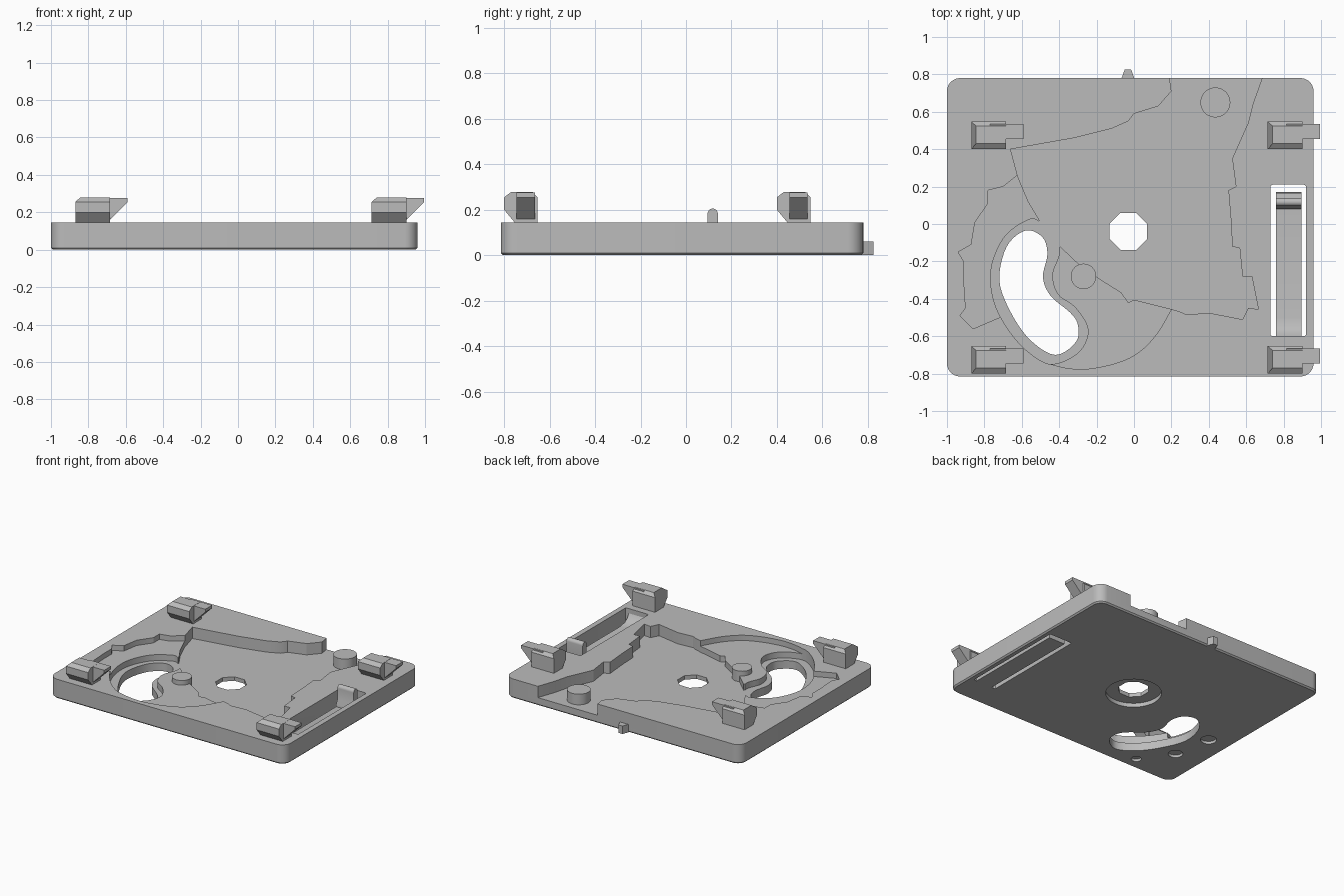
import bpy, bmesh, math
from mathutils import Vector

if "Cube" in bpy.data.objects:
    bpy.data.objects.remove(bpy.data.objects["Cube"], do_unlink=True)

grey = bpy.data.materials.new("plain_grey")
grey.use_nodes = True
grey.diffuse_color = (0.5, 0.5, 0.5, 1)
grey.node_tree.nodes["Principled BSDF"].inputs["Base Color"].default_value = (0.5, 0.5, 0.5, 1)

TOP, STEP, FLOOR = 0.145, 0.105, 0.06


def prism(name, pts, lo, hi, axis="z"):
    """Extrude a 2D outline along an axis (x: outline is yz, y: outline is xz, z: outline is xy)."""
    place = {"x": lambda a, b, h: (h, a, b),
             "y": lambda a, b, h: (a, h, b),
             "z": lambda a, b, h: (a, b, h)}[axis]
    bm = bmesh.new()
    face = bm.faces.new([bm.verts.new(place(a, b, lo)) for a, b in pts])
    out = bmesh.ops.extrude_face_region(bm, geom=[face])
    shift = Vector(place(0, 0, hi - lo))
    for v in out["geom"]:
        if isinstance(v, bmesh.types.BMVert):
            v.co += shift
    bmesh.ops.recalc_face_normals(bm, faces=bm.faces)
    mesh = bpy.data.meshes.new(name)
    bm.to_mesh(mesh)
    bm.free()
    mesh.materials.append(grey)
    ob = bpy.data.objects.new(name, mesh)
    bpy.context.collection.objects.link(ob)
    return ob


def circle(x, y, r, n=40, turn=0.0):
    return [(x + r * math.cos(turn + math.tau * i / n),
             y + r * math.sin(turn + math.tau * i / n)) for i in range(n)]


def rect(x0, x1, y0, y1):
    return [(x0, y0), (x1, y0), (x1, y1), (x0, y1)]


def rounded(x0, x1, y0, y1, r, n=8):
    pts = []
    for k, (x, y) in enumerate(rect(x0 + r, x1 - r, y0 + r, y1 - r)):
        for i in range(n + 1):
            a = math.pi * (1 + k / 2 + i / (2 * n))
            pts.append((x + r * math.cos(a), y + r * math.sin(a)))
    return pts


def smooth(pts, closed=True, n=5):
    """Spline through a few points."""
    p = [Vector(q) for q in pts]
    m, res = len(p), []
    for i in range(m if closed else m - 1):
        if closed:
            a, b, c, d = (p[(i + k) % m] for k in (-1, 0, 1, 2))
        else:
            a, b, c, d = (p[min(max(i + k, 0), m - 1)] for k in (-1, 0, 1, 2))
        for j in range(n):
            t = j / n
            q = b + (c - a) * t / 2 + (a - 2.5 * b + 2 * c - d / 2) * t**2 \
                + (1.5 * (b - c) + (d - a) / 2) * t**3
            res.append((q.x, q.y))
    return res if closed else res + [tuple(p[-1])]


def apply(ob, mod):
    bpy.context.view_layer.objects.active = ob
    bpy.ops.object.modifier_apply(modifier=mod.name)


def cut(ob, pts, lo, hi):
    tool = prism("cutter", pts, lo, hi)
    tool.hide_render = True
    mod = ob.modifiers.new("cut", "BOOLEAN")
    mod.operation, mod.solver, mod.object = "DIFFERENCE", "EXACT", tool
    apply(ob, mod)
    bpy.data.objects.remove(tool, do_unlink=True)


def soften(ob):
    bpy.ops.object.select_all(action="DESELECT")
    ob.select_set(True)
    bpy.context.view_layer.objects.active = ob
    bpy.ops.object.shade_smooth_by_angle(angle=math.radians(30))


# Base plate with a small chamfer on its lower rim
plate = prism("base_plate", rounded(-1, 0.96, -0.815, 0.78, 0.07), 0, TOP)
bm = bmesh.new()
bm.from_mesh(plate.data)
rim = [e for e in bm.edges if all(v.co.z < 0.001 for v in e.verts)]
bmesh.ops.bevel(bm, geom=rim, offset=0.01, segments=1, affect="EDGES")
bm.to_mesh(plate.data)
bm.free()

# Shallow pockets: left land and front crescent
left_land = [(-0.58, 0.27), (-0.625, 0.26), (-0.7, 0.2), (-0.78, 0.18), (-0.78, 0.11),
             (-0.85, 0.01), (-0.87, -0.11), (-0.94, -0.15), (-0.91, -0.2), (-0.91, -0.3),
             (-0.9, -0.45), (-0.93, -0.49), (-0.86, -0.56), (-0.72, -0.5), (-0.6, -0.4),
             (-0.6, -0.1), (-0.47, 0.03)]
crescent = smooth([(-0.46, -0.745), (-0.36, -0.77), (-0.25, -0.775), (-0.1, -0.745),
                   (0.02, -0.69), (0.12, -0.59), (0.2, -0.455)], closed=False)
crescent += [(0.2, -0.44), (0, -0.38), (-0.2, -0.25), (-0.39, -0.1), (-0.55, -0.25), (-0.5, -0.6)]
cut(plate, left_land, STEP, 1)
cut(plate, crescent, STEP, 1)

# Deep main pocket, open at the back edge
main_pocket = [(0.19, 0.9), (0.19, 0.78), (0.2, 0.71), (0.13, 0.63), (0, 0.59), (-0.03, 0.55),
               (-0.12, 0.51), (-0.32, 0.46), (-0.66, 0.4), (-0.62, 0.25), (-0.565, 0.12),
               (-0.505, 0.02), (-0.54, -0.05), (-0.44, -0.17), (-0.395, -0.12),
               (-0.3, -0.21), (-0.19, -0.29), (-0.07, -0.365), (-0.03, -0.42), (0, -0.405),
               (0.2, -0.455), (0.25, -0.47), (0.28, -0.485), (0.4, -0.475), (0.58, -0.51),
               (0.61, -0.45), (0.665, -0.455), (0.63, -0.28), (0.58, -0.28), (0.565, -0.13),
               (0.525, -0.12), (0.52, 0), (0.505, 0.18), (0.545, 0.2), (0.525, 0.35),
               (0.61, 0.54), (0.635, 0.64), (0.685, 0.78), (0.685, 0.9)]
cut(plate, main_pocket, FLOOR, 1)

# Ledge around the curved opening, then the opening itself
ledge = smooth([(-0.51, 0.015), (-0.59, 0.01), (-0.7, -0.08), (-0.765, -0.25), (-0.74, -0.44),
                (-0.63, -0.62), (-0.5, -0.73), (-0.41, -0.745), (-0.29, -0.68), (-0.246, -0.564),
                (-0.315, -0.446), (-0.406, -0.377), (-0.437, -0.27), (-0.4, -0.13)])
opening = smooth([(-0.58, -0.035), (-0.68, -0.12), (-0.72, -0.3), (-0.66, -0.47), (-0.555, -0.62),
                  (-0.42, -0.7), (-0.31, -0.63), (-0.3, -0.54), (-0.34, -0.475), (-0.445, -0.385),
                  (-0.487, -0.285), (-0.463, -0.16), (-0.49, -0.07)])
cut(plate, ledge, FLOOR, 1)
cut(plate, opening, -1, 1)

# Octagonal hole with a round recess below, spring slot, dimples underneath
cut(plate, circle(-0.03, -0.04, 0.108, 8, math.pi / 8), -1, 1)
cut(plate, circle(-0.03, -0.04, 0.19), -1, 0.03)
cut(plate, rounded(0.73, 0.92, -0.6, 0.21, 0.012, 3), -1, 1)
for x, y, r in ((-0.62, -0.715, 0.035), (-0.78, -0.49, 0.05), (-0.83, -0.2, 0.055)):
    cut(plate, circle(x, y, r, 24), -1, 0.02)
soften(plate)

# Spring tongue and its rounded catch
tongue = prism("spring_tongue", [(-0.62, 0), (0.17, 0), (0.17, 0.05), (-0.5, 0.05), (-0.55, 0.06),
                                 (-0.58, 0.08), (-0.6, 0.11), (-0.62, 0.11)], 0.76, 0.895, "x")
dome = [(0.1175 + 0.0225 * math.cos(a), 0.183 + 0.0225 * math.sin(a))
        for a in (math.pi * i / 10 for i in range(11))]
catch = prism("tongue_catch", [(0.08, 0.04), (0.165, 0.04), (0.165, 0.07), (0.14, 0.1)]
              + dome + [(0.095, 0.1), (0.08, 0.07)], 0.76, 0.895, "x")
soften(tongue)
soften(catch)

# Round bosses
soften(prism("large_boss", circle(0.435, 0.65, 0.08), FLOOR - 0.01, 0.14))
soften(prism("small_boss", circle(-0.27, -0.28, 0.068), FLOOR - 0.01, 0.14))

# Back tab
prism("back_tab", [(-0.07, 0.77), (0.005, 0.77), (-0.015, 0.825), (-0.05, 0.825)], 0, 0.06)

# Hooked clips: a post with an overhanging front and a sloping side arm
for side, x in (("right", -0.87), ("left", 0.715)):
    for end, y in (("front", -0.8), ("back", 0.4)):
        post = prism(f"{end}_{side}_clip_post",
                     [(y + a, z) for a, z in ((0.05, 0.14), (0, 0.2), (0, 0.255), (0.03, 0.278),
                                              (0.125, 0.278), (0.147, 0.255), (0.147, 0.14))],
                     x, x + 0.185, "x")
        for v in post.data.vertices:
            if v.co.z > 0.27 and v.co.x < x + 0.01:
                v.co.x += 0.025
        prism(f"{end}_{side}_clip_arm",
              [(x + a, z) for a, z in ((0.1, 0.14), (0.18, 0.14), (0.18, 0.155), (0.28, 0.255),
                                       (0.28, 0.277), (0.1, 0.277))],
              y + 0.055, y + 0.135, "y")
